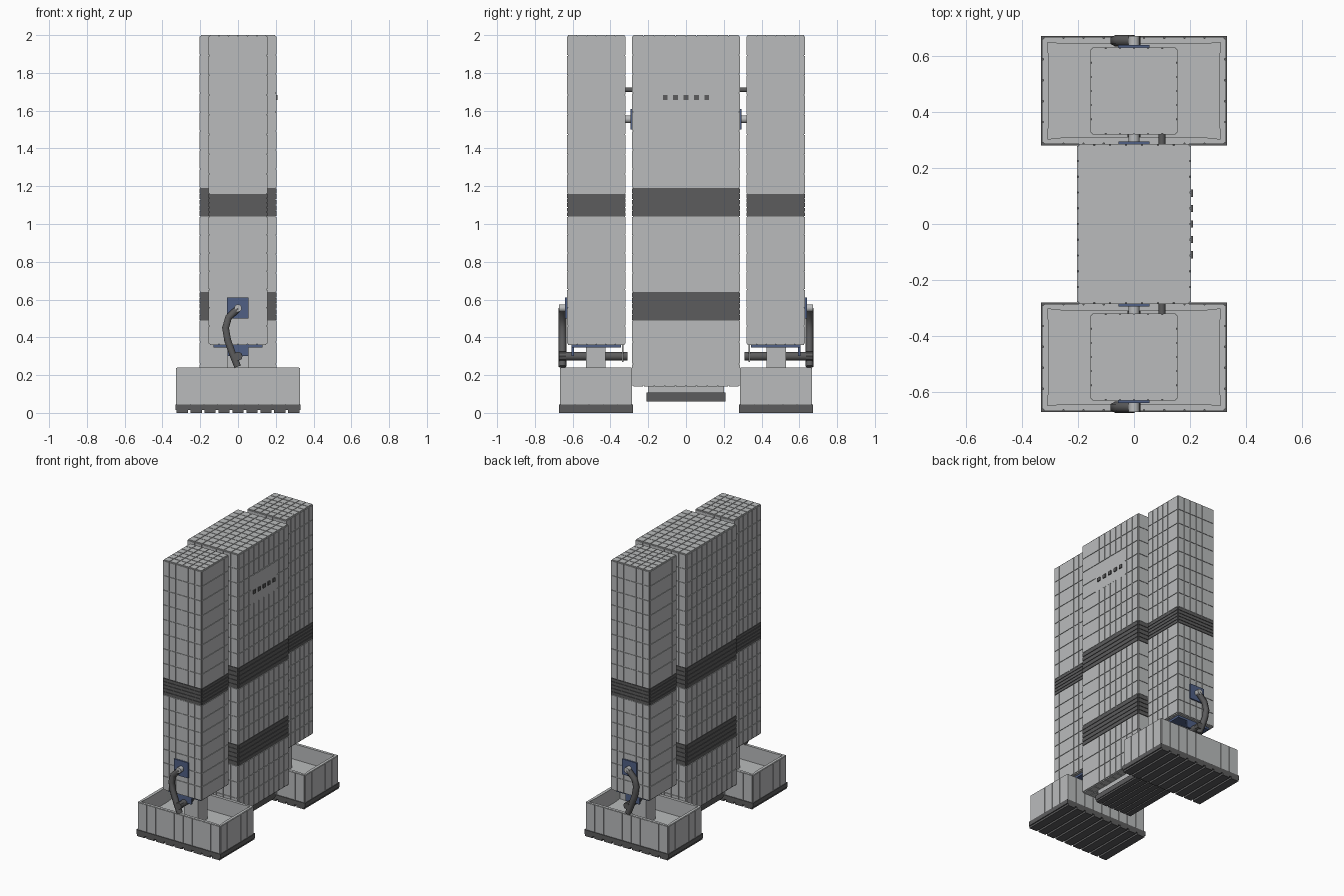
import bpy, bmesh, math
from mathutils import Vector

if "Cube" in bpy.data.objects:
    bpy.data.objects.remove(bpy.data.objects["Cube"], do_unlink=True)


def material(name, rgb):
    m = bpy.data.materials.new(name)
    m.use_nodes = True
    m.diffuse_color = (*rgb, 1)
    m.node_tree.nodes["Principled BSDF"].inputs["Base Color"].default_value = (*rgb, 1)
    return m


GREY = material("light grey", (0.49, 0.5, 0.505))
DARK = material("dark grey", (0.107, 0.107, 0.109))
BLUE = material("slate blue", (0.08, 0.117, 0.235))


def finish(bm, name, *mats):
    me = bpy.data.meshes.new(name)
    bm.to_mesh(me)
    bm.free()
    for m in mats:
        me.materials.append(m)
    ob = bpy.data.objects.new(name, me)
    bpy.context.collection.objects.link(ob)
    return ob


def add_box(bm, lo, hi):
    lo, hi = Vector(lo), Vector(hi)
    verts = bmesh.ops.create_cube(bm, size=1)["verts"]
    for v in verts:
        v.co = (lo + hi) / 2 + Vector(a * b for a, b in zip(v.co, hi - lo))


def boxes(name, mat, *pairs):
    bm = bmesh.new()
    for lo, hi in pairs:
        add_box(bm, lo, hi)
    return finish(bm, name, mat)


def my_box(name, mat, s, x, y, z):
    """Box on the s (+1 or -1) side of the y axis."""
    ya, yb = sorted((s * y[0], s * y[1]))
    return boxes(name, mat, ((x[0], ya, z[0]), (x[1], yb, z[1])))


def rod(name, mat, s, x, z, y, r, sides=16):
    ya, yb = s * y[0], s * y[1]
    bpy.ops.mesh.primitive_cylinder_add(vertices=sides, radius=r, depth=abs(yb - ya),
                                        location=(x, (ya + yb) / 2, z),
                                        rotation=(math.pi / 2, 0, 0))
    ob = bpy.context.object
    ob.name = name
    ob.data.materials.append(mat)
    bpy.ops.object.shade_smooth_by_angle()
    return ob


def steps(a, b, n):
    return [a + (b - a) * i / n for i in range(1, n)]


def cut(bm, axis, positions, keep=lambda f: True):
    """Slice the chosen faces with planes across one axis."""
    no = Vector((axis == 0, axis == 1, axis == 2))
    for p in positions:
        faces = [f for f in bm.faces if keep(f)]
        geom = set(faces)
        for f in faces:
            geom.update(f.edges, f.verts)
        bmesh.ops.bisect_plane(bm, geom=list(geom), dist=1e-5, plane_co=no * p, plane_no=no)


def raise_tiles(bm, faces, gap, depth):
    """Turn each face into a raised tile with a narrow groove around it."""
    bmesh.ops.inset_individual(bm, faces=faces, thickness=gap)
    bmesh.ops.inset_individual(bm, faces=faces, thickness=0, depth=depth)


TILE = 0.004


def tower(name, lo, hi, nx, ny, bands):
    """Tiled tower with dark louvred bands running round it."""
    d = Vector((TILE,) * 3)
    a, b = Vector(lo) + d, Vector(hi) - d
    bm = bmesh.new()
    add_box(bm, a, b)

    def in_band(f):
        z = f.calc_center_median().z
        return abs(f.normal.z) < 0.5 and any(p < z < q for p, q in bands)

    # rows of tiles between the bands, thin slats inside them
    z = a.z
    for p, q in bands:
        cut(bm, 2, steps(z, p, max(1, round((p - z) / 0.1))) + [p] + steps(p, q, 5) + [q])
        z = q
    cut(bm, 2, steps(z, b.z, round((b.z - z) / 0.1)))
    cut(bm, 0, steps(a.x, b.x, nx), lambda f: not in_band(f))
    cut(bm, 1, steps(a.y, b.y, ny), lambda f: not in_band(f))
    raise_tiles(bm, list(bm.faces), 0.003, TILE)
    for f in bm.faces:
        c = f.calc_center_median().z
        f.material_index = int(any(p - 1e-4 < c < q + 1e-4 for p, q in bands))
    return finish(bm, name, GREY, DARK)


def basin(name, lo, hi):
    """Open tray with upright panels on its outer walls."""
    d = Vector((TILE, TILE, 0))
    a, b = Vector(lo) + d, Vector(hi) - d
    bm = bmesh.new()
    add_box(bm, a, b)
    bm.normal_update()
    wall = lambda f: abs(f.normal.z) < 0.5
    cut(bm, 0, steps(a.x, b.x, 9), wall)
    cut(bm, 1, steps(a.y, b.y, 5), wall)
    bm.normal_update()
    top = [f for f in bm.faces if f.normal.z > 0.5]
    raise_tiles(bm, [f for f in bm.faces if wall(f)], 0.003, TILE)
    bmesh.ops.inset_individual(bm, faces=top, thickness=0.02)
    bmesh.ops.inset_individual(bm, faces=top, thickness=0, depth=-0.11)
    return finish(bm, name, GREY)


def ribbed_plate(name, x, ya, yb, z0, z1, rib, n):
    """Dark foot plate with ribs underneath."""
    w = 2 * x / n
    parts = [((-x, ya, z0 + rib), (x, yb, z1))]
    for i in range(n):
        c = -x + w * (i + 0.5)
        parts.append(((c - w * 0.4, ya, z0), (c + w * 0.4, yb, z0 + rib + 0.001)))
    return boxes(name, DARK, *parts)


def hose(name, s, points, r):
    cu = bpy.data.curves.new(name, "CURVE")
    cu.dimensions = "3D"
    cu.bevel_depth, cu.bevel_resolution, cu.use_fill_caps = r, 1, True
    sp = cu.splines.new("POLY")
    sp.points.add(len(points) - 1)
    for p, (x, y, z) in zip(sp.points, points):
        p.co = (x, s * y, z, 1)
    cu.materials.append(DARK)
    ob = bpy.data.objects.new(name, cu)
    bpy.context.collection.objects.link(ob)
    bpy.ops.object.select_all(action="DESELECT")
    ob.select_set(True)
    bpy.context.view_layer.objects.active = ob
    bpy.ops.object.convert(target="MESH")


# Central tower with its underside foot
tower("central_tower", (-0.203, -0.285, 0.14), (0.203, 0.285, 2.0), 7, 10,
      [(0.49, 0.64), (1.04, 1.19)])
boxes("central_foot_mount", GREY, ((-0.14, -0.2, 0.105), (0.14, 0.2, 0.15)))
ribbed_plate("central_foot_plate", 0.15, -0.21, 0.21, 0.06, 0.107, 0.012, 6)

# Plain sign panel with a row of small dark sockets
boxes("socket_panel", GREY, ((0.198, -0.15, 1.59), (0.2035, 0.15, 1.79)))
boxes("sockets", DARK, *[((0.198, y - 0.013, 1.657), (0.21, y + 0.013, 1.683))
                         for y in (-0.11, -0.055, 0, 0.055, 0.11)])

for s, side in ((-1, "front"), (1, "back")):
    # Side tower
    ya, yb = sorted((s * 0.32, s * 0.63))
    tower(side + "_tower", (-0.155, ya, 0.36), (0.155, yb, 2.0), 6, 6, [(1.04, 1.16)])

    # Basin and its ribbed base
    ya, yb = sorted((s * 0.285, s * 0.667))
    basin(side + "_basin", (-0.328, ya, 0.038), (0.328, yb, 0.24))
    ya, yb = sorted((s * 0.28, s * 0.672))
    ribbed_plate(side + "_basin_base", 0.332, ya, yb, 0.0, 0.045, 0.014, 9)

    # Links between the towers
    rod(side + "_upper_link", GREY, s, 0, 1.555, (0.28, 0.33), 0.02)
    my_box(side + "_link_plate", BLUE, s, (-0.055, 0.055), (0.283, 0.295), (1.5, 1.61))
    rod(side + "_thin_link", DARK, s, 0.1, 1.71, (0.28, 0.33), 0.012)

    # Support under the side tower
    my_box(side + "_pillar", GREY, s, (-0.055, 0.055), (0.425, 0.53), (0.12, 0.35))
    my_box(side + "_under_plate", BLUE, s, (-0.13, 0.13), (0.345, 0.605), (0.345, 0.365))
    rod(side + "_drain_pipe", DARK, s, 0, 0.3, (0.31, 0.655), 0.023)
    my_box(side + "_pipe_hanger", GREY, s, (-0.04, 0.04), (0.33, 0.34), (0.27, 0.365))
    my_box(side + "_pipe_bracket", BLUE, s, (-0.055, 0.055), (0.592, 0.605), (0.3, 0.365))

    # Outer hose from tower socket down to the drain pipe
    my_box(side + "_hose_plate", BLUE, s, (-0.058, 0.055), (0.625, 0.64), (0.5, 0.61))
    rod(side + "_hose_socket", GREY, s, 0, 0.555, (0.63, 0.672), 0.02)
    hose(side + "_hose", s, [(0.0, 0.654, 0.553), (-0.05, 0.654, 0.505), (-0.066, 0.654, 0.45),
                             (-0.055, 0.654, 0.385), (-0.028, 0.654, 0.31),
                             (-0.002, 0.654, 0.245)], 0.021)
    rod(side + "_hose_joint", DARK, s, 0, 0.3, (0.635, 0.672), 0.024, 8)
